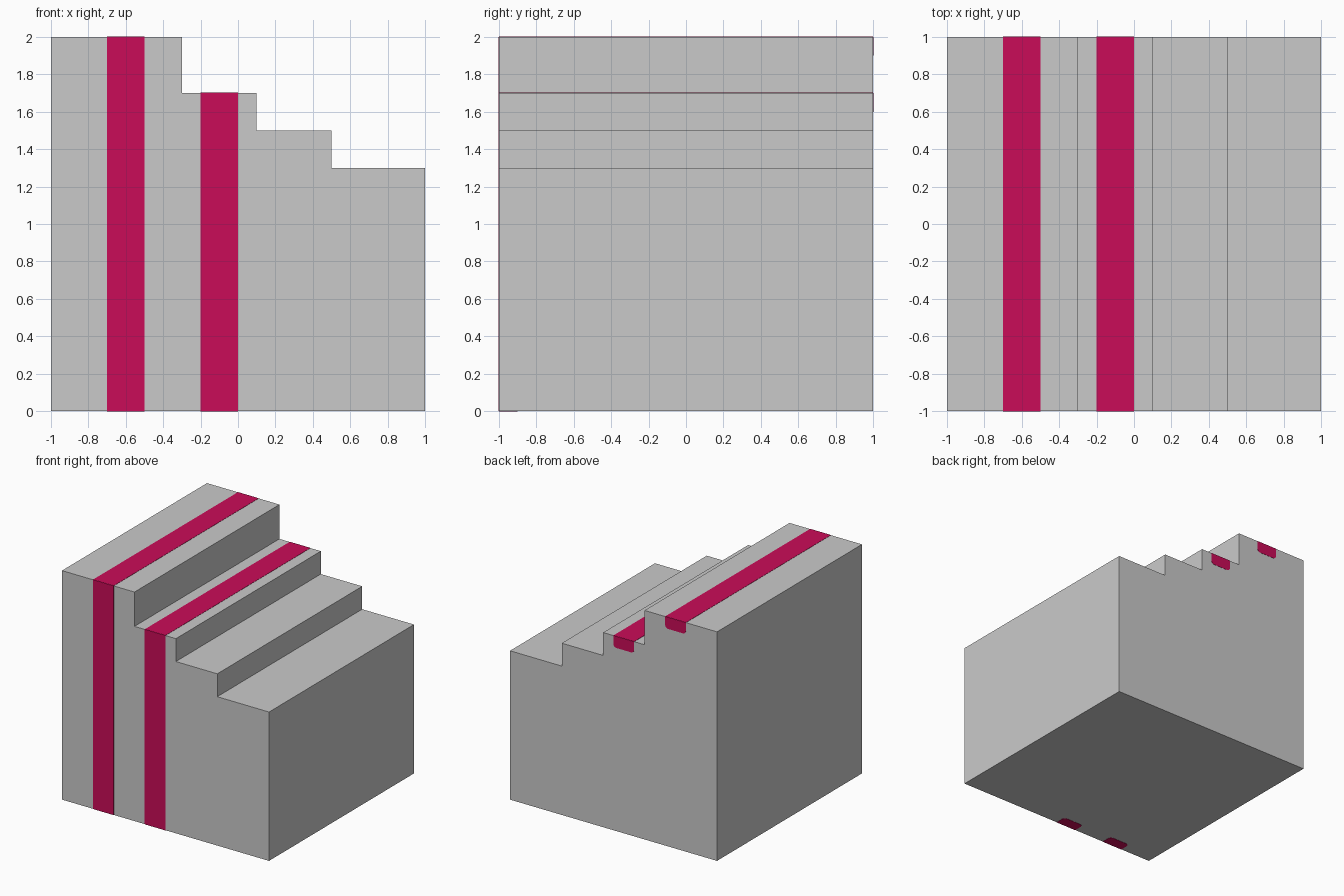
import bpy, bmesh, math
from mathutils import Vector

if "Cube" in bpy.data.objects:
    bpy.data.objects.remove(bpy.data.objects["Cube"])


def material(name, colour):
    m = bpy.data.materials.new(name)
    m.diffuse_color = (*colour, 1)
    m.use_nodes = True
    m.node_tree.nodes["Principled BSDF"].inputs["Base Color"].default_value = m.diffuse_color
    return m


grey = material("light grey", (0.59, 0.59, 0.59))
pink = material("crimson pink", (0.59, 0.0037, 0.098))


def prism(name, points, push, mat):
    """Extrude a flat polygon along push into a closed solid."""
    bm = bmesh.new()
    face = bm.faces.new([bm.verts.new(p) for p in points])
    ext = bmesh.ops.extrude_face_region(bm, geom=[face], use_keep_orig=True)
    moved = [v for v in ext["geom"] if isinstance(v, bmesh.types.BMVert)]
    bmesh.ops.translate(bm, verts=moved, vec=Vector(push))
    bmesh.ops.recalc_face_normals(bm, faces=bm.faces)
    mesh = bpy.data.meshes.new(name)
    bm.to_mesh(mesh)
    bm.free()
    mesh.materials.append(mat)
    obj = bpy.data.objects.new(name, mesh)
    bpy.context.collection.objects.link(obj)
    return obj


def tab(x0, x1, depth, r=0.03, n=5):
    """Strip end: square at the edge, rounded corners at the given depth."""
    pts = [(x0, 0), (x1, 0)]
    for cx, start in ((x1 - r, 0), (x0 + r, 90)):
        for i in range(n + 1):
            a = math.radians(start + 90 * i / n)
            pts.append((cx + r * math.cos(a), depth - r + r * math.sin(a)))
    return pts


# stepped block
steps = [(-1, 0), (1, 0), (1, 1.3), (0.5, 1.3), (0.5, 1.5), (0.1, 1.5),
         (0.1, 1.7), (-0.3, 1.7), (-0.3, 2), (-1, 2)]
prism("stepped_block", [(x, -1, z) for x, z in steps], (0, 2, 0), grey)

# painted stripes: front, top, and short rounded ends wrapping back and base
T = 0.002
for side, x0, x1, top in (("left", -0.7, -0.5, 2.0), ("right", -0.2, 0.0, 1.7)):
    prism(side + "_front_stripe",
          [(x0, -1, 0), (x1, -1, 0), (x1, -1, top), (x0, -1, top)], (0, -T, 0), pink)
    prism(side + "_top_stripe",
          [(x0, -1, top), (x1, -1, top), (x1, 1, top), (x0, 1, top)], (0, 0, T), pink)
    end = tab(x0, x1, 0.1)
    prism(side + "_back_end", [(x, 1, top - d) for x, d in end], (0, T, 0), pink)
    prism(side + "_base_end", [(x, -1 + d, 0) for x, d in end], (0, 0, -T), pink)
